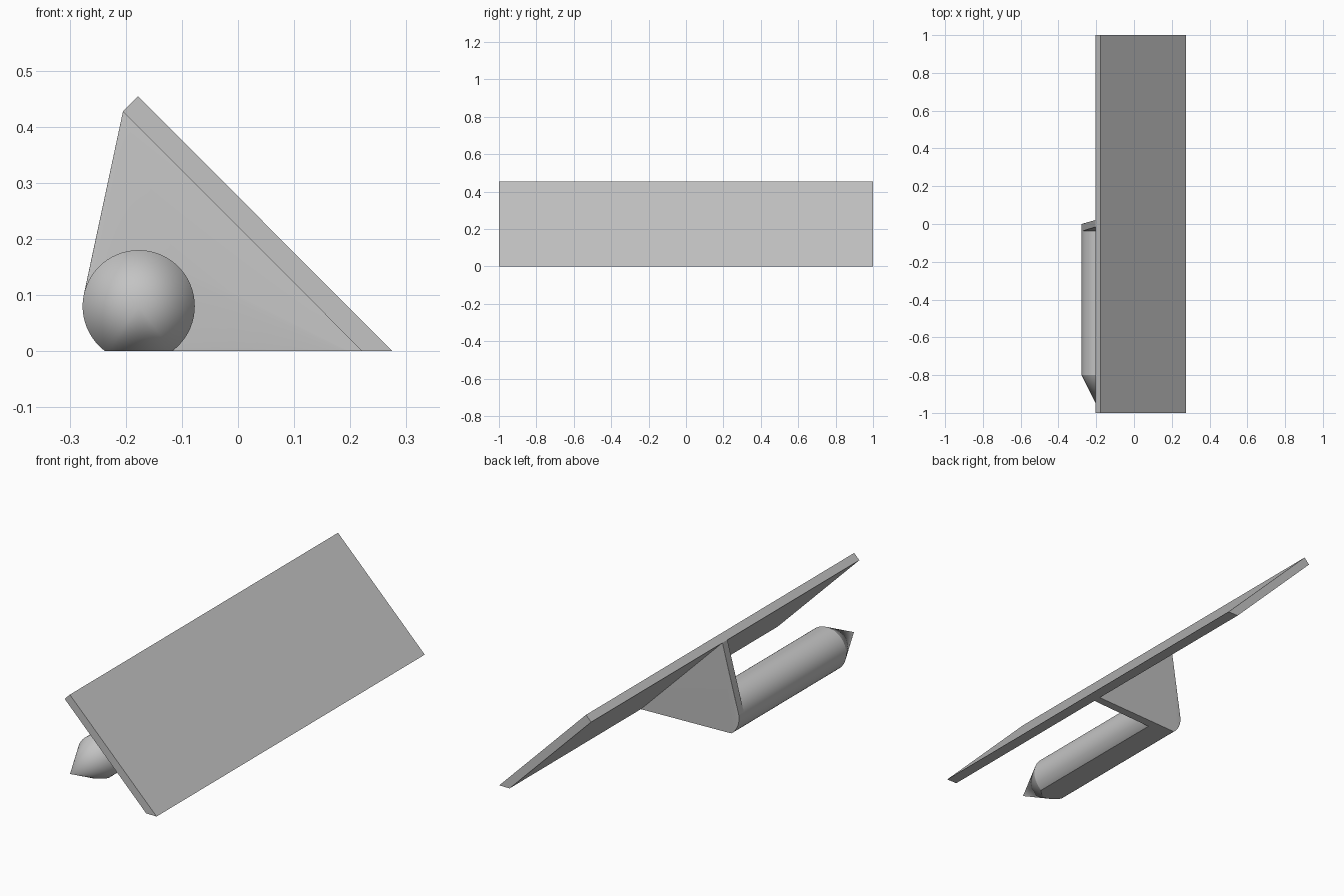
import bpy, bmesh, math
from mathutils import Matrix, Vector

cube = bpy.data.objects.get("Cube")
if cube:
    bpy.data.objects.remove(cube, do_unlink=True)

grey = bpy.data.materials.new("plain grey")
grey.use_nodes = True
colour = (0.55, 0.55, 0.55, 1)
grey.diffuse_color = colour
grey.node_tree.nodes["Principled BSDF"].inputs["Base Color"].default_value = colour

ROD_X, ROD_Z, ROD_R = -0.177, 0.08, 0.1
SIDES = 64


def finish(name, bm, smooth=False):
    bmesh.ops.recalc_face_normals(bm, faces=bm.faces[:])
    mesh = bpy.data.meshes.new(name)
    bm.to_mesh(mesh)
    bm.free()
    mesh.materials.append(grey)
    obj = bpy.data.objects.new(name, mesh)
    bpy.context.collection.objects.link(obj)
    if smooth:
        bpy.ops.object.select_all(action='DESELECT')
        obj.select_set(True)
        bpy.context.view_layer.objects.active = obj
        bpy.ops.object.shade_smooth_by_angle(angle=math.radians(20))


def cut_flat(bm):
    # Trim everything below the ground and close the opening
    geom = bm.verts[:] + bm.edges[:] + bm.faces[:]
    cut = bmesh.ops.bisect_plane(bm, geom=geom, plane_co=(0, 0, 0),
                                 plane_no=(0, 0, 1), clear_inner=True)
    edges = [e for e in cut["geom_cut"] if isinstance(e, bmesh.types.BMEdge)]
    bmesh.ops.contextual_create(bm, geom=edges)


# Sloping panel: a thin profile extruded along y
bm = bmesh.new()
profile = [(-0.205, 0.427), (-0.178, 0.454), (0.275, 0), (0.221, 0)]
face = bm.faces.new([bm.verts.new((x, -1, z)) for x, z in profile])
side = bmesh.ops.extrude_face_region(bm, geom=[face])
bmesh.ops.translate(bm, vec=(0, 2, 0),
                    verts=[v for v in side["geom"] if isinstance(v, bmesh.types.BMVert)])
finish("sloping_panel", bm)

# Pointed rod: a cylinder whose front cap is drawn out to a tip
bm = bmesh.new()
length = 0.79
turn = Matrix.Translation((ROD_X, -0.8 + length / 2, ROD_Z)) @ Matrix.Rotation(math.pi / 2, 4, 'X')
bmesh.ops.create_cone(bm, cap_ends=True, segments=SIDES, radius1=ROD_R,
                      radius2=ROD_R, depth=length, matrix=turn)
cap = min(bm.faces, key=lambda f: f.calc_center_median().y)
tip = bmesh.ops.poke(bm, faces=[cap])["verts"][0]
tip.co = Vector((ROD_X, -1, ROD_Z))
cut_flat(bm)
finish("pointed_rod", bm, True)

# Support web: hull joining the rod end to a strip under the panel
bm = bmesh.new()
for i in range(SIDES):
    a = 2 * math.pi * i / SIDES
    for y in (-0.037, 0):
        bm.verts.new((ROD_X + ROD_R * math.cos(a), y, ROD_Z + ROD_R * math.sin(a)))
for y in (-0.016, 0.021):
    bm.verts.new((-0.205, y, 0.427))
    bm.verts.new((0.245, y, -0.023))
hull = bmesh.ops.convex_hull(bm, input=bm.verts[:])
loose = [v for v in bm.verts if not v.link_faces]
bmesh.ops.delete(bm, geom=loose, context='VERTS')
cut_flat(bm)
finish("support_web", bm, True)
